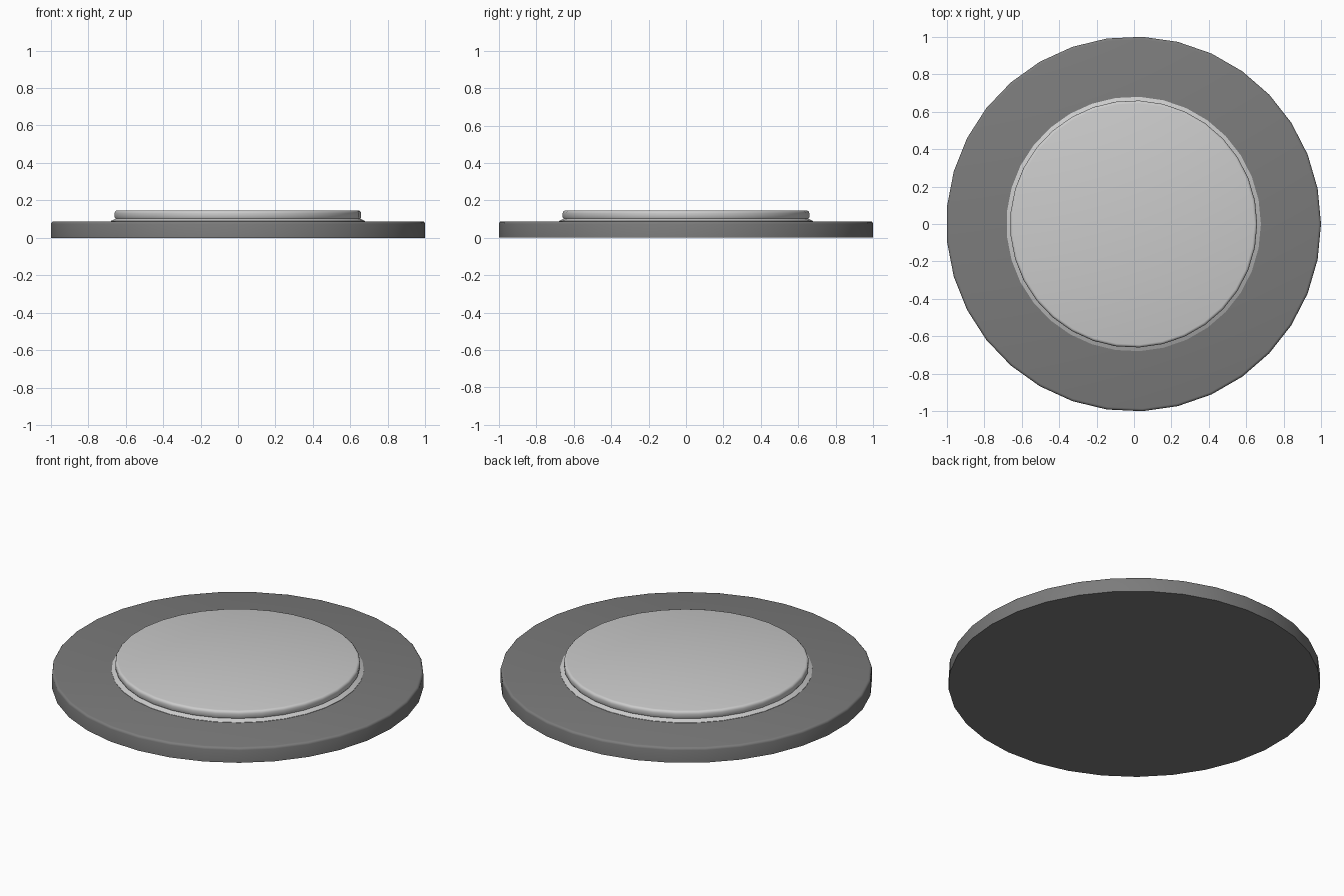
import bpy, bmesh, math

if "Cube" in bpy.data.objects:
    bpy.data.objects.remove(bpy.data.objects["Cube"])

SIDES = 33
X_SHIFT = -0.002  # an odd-sided ring is slightly off centre in x


def turned(name, profile, grey=None):
    """Closed solid of revolution from (radius, z) points, bottom to top."""
    bm = bmesh.new()
    rings = []
    for r, z in profile:
        rings.append([bm.verts.new((r * math.cos(2 * math.pi * i / SIDES) + X_SHIFT,
                                    r * math.sin(2 * math.pi * i / SIDES), z))
                      for i in range(SIDES)])
    for low, high in zip(rings, rings[1:]):
        for i in range(SIDES):
            j = (i + 1) % SIDES
            bm.faces.new((low[i], low[j], high[j], high[i]))
    bm.faces.new(rings[0][::-1])
    bm.faces.new(rings[-1])
    mesh = bpy.data.meshes.new(name)
    bm.to_mesh(mesh)
    bm.free()
    obj = bpy.data.objects.new(name, mesh)
    bpy.context.collection.objects.link(obj)
    if grey is not None:
        mat = bpy.data.materials.new(name + "_grey")
        mat.diffuse_color = (grey, grey, grey, 1)
        mat.use_nodes = True
        mat.node_tree.nodes["Principled BSDF"].inputs["Base Color"].default_value = mat.diffuse_color
        mesh.materials.append(mat)
    bpy.ops.object.select_all(action='DESELECT')
    obj.select_set(True)
    bpy.context.view_layer.objects.active = obj
    bpy.ops.object.shade_smooth_by_angle(angle=math.radians(35))
    return obj


def rounded(r, z, size, steps=3):
    """Quarter-round shoulder ending at height z."""
    return [(r - size + size * math.cos(a), z - size + size * math.sin(a))
            for a in (math.pi / 2 * k / steps for k in range(steps + 1))]


# Wide dark base disc with a softened upper rim
turned("base_disc", [(1.001, 0)] + rounded(1.001, 0.088, 0.014), 0.2)

# Raised light pad with a sloping foot and rounded top edge
turned("raised_pad", [(0.68, 0.08), (0.68, 0.09), (0.655, 0.102), (0.66, 0.11)]
       + rounded(0.66, 0.146, 0.015))
